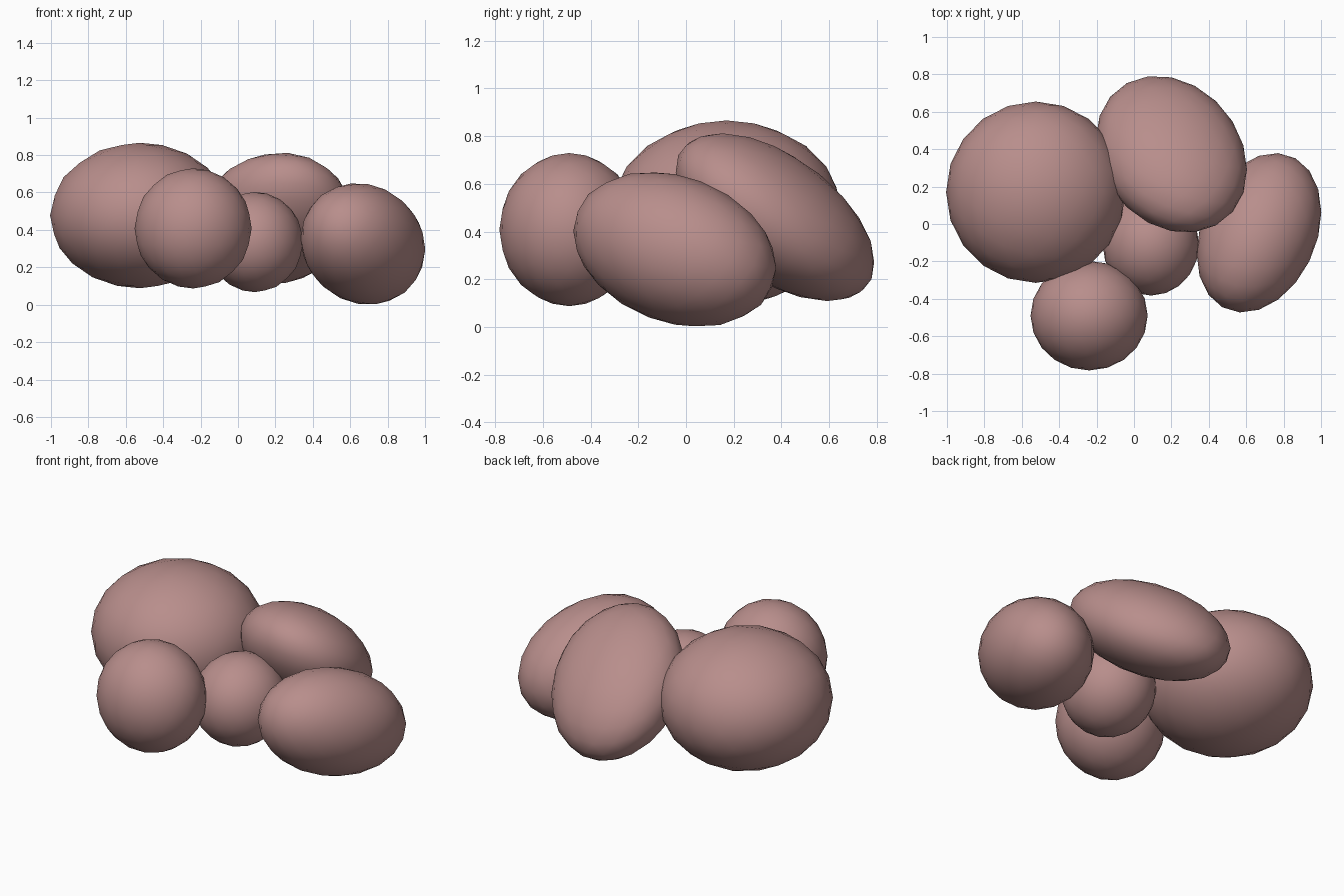
import bpy
from math import sqrt
from mathutils import Matrix, Vector

if "Cube" in bpy.data.objects:
    bpy.data.objects.remove(bpy.data.objects["Cube"])

mat = bpy.data.materials.new("dusty_pink")
mat.diffuse_color = (0.48, 0.27, 0.26, 1)
mat.use_nodes = True
mat.node_tree.nodes["Principled BSDF"].inputs["Base Color"].default_value = mat.diffuse_color


def blob(name, center, half, lean=(0, 0, 0)):
    """Ellipsoid with given half extents; lean = xy, xz, yz tilt terms."""
    sx, sy, sz = (h * 1.01 for h in half)
    xy, xz, yz = lean
    a = sx
    b, c = xy / a, xz / a
    d = sqrt(sy * sy - b * b)
    e = (yz - b * c) / d
    f = sqrt(sz * sz - c * c - e * e)
    shape = Matrix(((a, 0, 0), (b, d, 0), (c, e, f))).to_4x4()
    bpy.ops.mesh.primitive_ico_sphere_add(subdivisions=3, radius=1)
    ob = bpy.context.object
    ob.name = name
    ob.data.transform(shape)
    ob.location = Vector(center)
    ob.data.materials.append(mat)
    bpy.ops.object.shade_smooth()
    return ob


# large lobe on the left
blob("large_lobe", (-0.525, 0.17, 0.477), (0.475, 0.48, 0.385))
# round lobe at the front
blob("front_lobe", (-0.24, -0.49, 0.408), (0.31, 0.29, 0.318))
# small lobe in the middle
blob("middle_lobe", (0.09, -0.11, 0.335), (0.255, 0.27, 0.265))
# tilted lobe at the back
blob("back_lobe", (0.20, 0.373, 0.46), (0.40, 0.415, 0.35), (-0.033, 0.01, -0.08))
# long lobe on the right
blob("right_lobe", (0.668, -0.047, 0.325), (0.33, 0.422, 0.322), (0.037, -0.01, -0.033))
